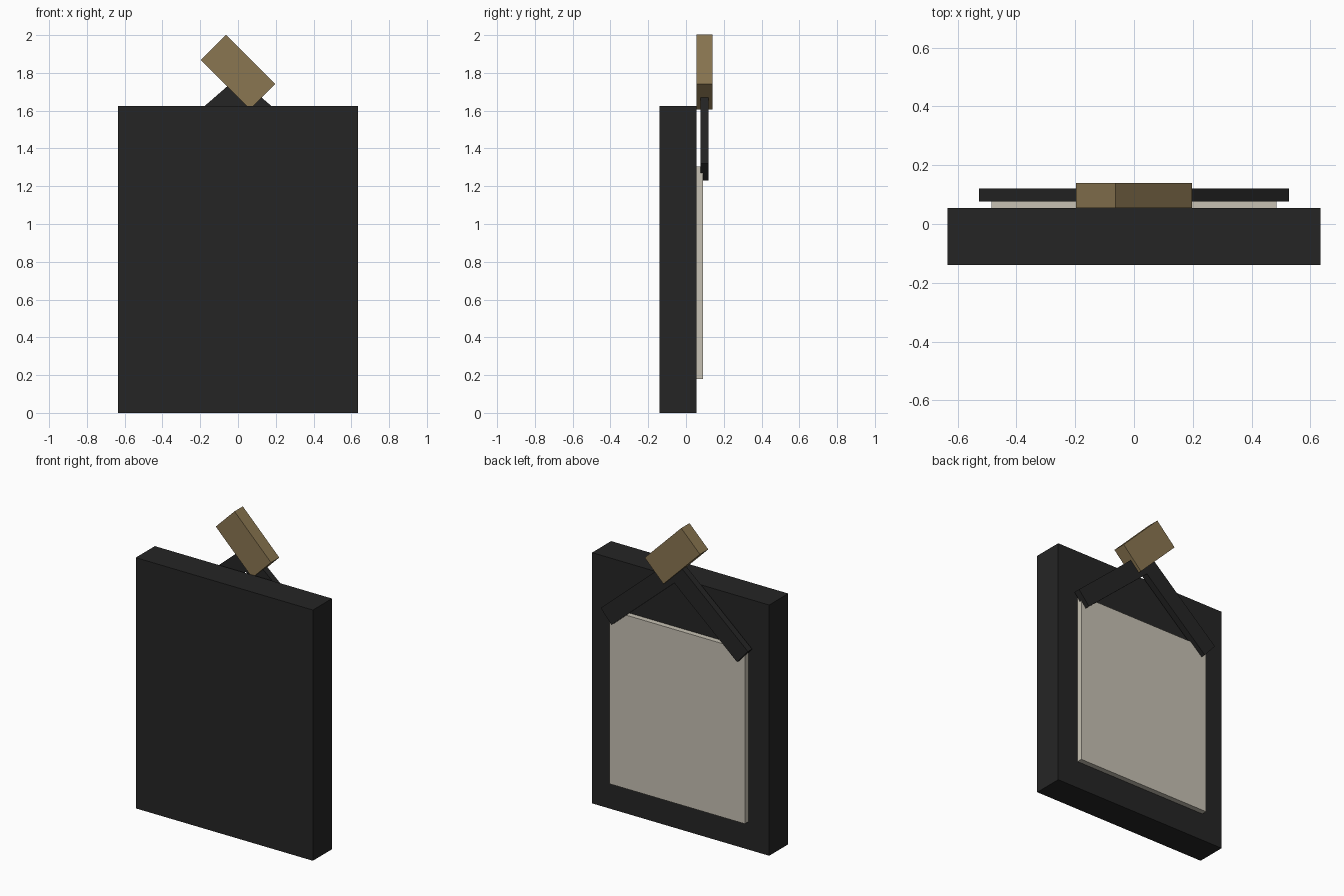
import bpy
import math
from mathutils import Vector

cube = bpy.data.objects.get("Cube")
if cube:
    bpy.data.objects.remove(cube, do_unlink=True)


def srgb(*rgb):
    return tuple(((c / 255 + 0.055) / 1.055) ** 2.4 for c in rgb) + (1.0,)


def material(name, color):
    m = bpy.data.materials.new(name)
    m.use_nodes = True
    m.diffuse_color = color
    bsdf = next(n for n in m.node_tree.nodes if n.type == "BSDF_PRINCIPLED")
    bsdf.inputs["Base Color"].default_value = color
    return m


black = material("black", srgb(37, 37, 37))
wood = material("brown wood", srgb(138, 118, 81))
paper = material("pale grey", srgb(199, 193, 179))


def box(name, center, size, mat, tilt=0.0):
    """Box tilted in the front plane; positive tilt lowers its +x end."""
    bpy.ops.mesh.primitive_cube_add(size=1, location=center,
                                    rotation=(0, math.radians(tilt), 0))
    ob = bpy.context.object
    ob.name = name
    ob.scale = size
    bpy.ops.object.transform_apply(location=False, rotation=False, scale=True)
    ob.data.materials.append(mat)
    return ob


# Main slab and the raised panel on its back
box("board", (0, -0.0425, 0.8125), (1.27, 0.195, 1.625), black)
box("back_panel", (0, 0.0725, 0.7425), (0.97, 0.035, 1.125), paper)

# Tilted hanging block at the top
box("hanger_block", (0, 0.0975, 1.805), (0.37, 0.085, 0.19), wood, 45)

# Two straps running from the block down to the panel's upper corners
top = Vector((0, 0.0985, 1.70))
for name, side in (("left_strap", 1), ("right_strap", -1)):
    end = Vector((side * 0.489, 0.0985, 1.275))
    run = end - top
    angle = math.degrees(math.atan2(-run.z, abs(run.x)))
    box(name, (top + end) / 2, (run.length, 0.043, 0.118), black, side * angle)
